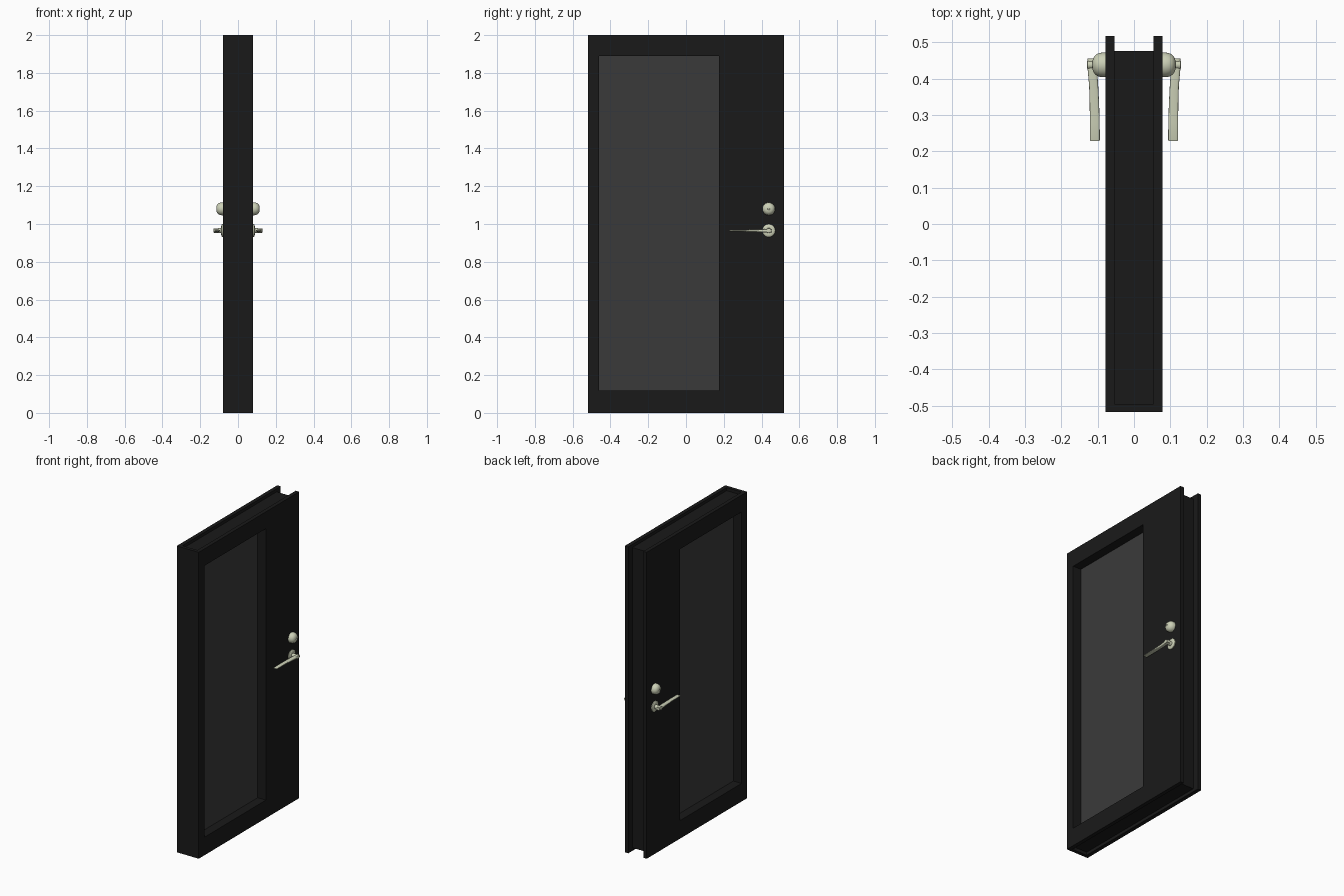
import bpy, bmesh, math
from mathutils import Vector, Matrix

if "Cube" in bpy.data.objects:
    bpy.data.objects.remove(bpy.data.objects["Cube"])


def material(name, rgb):
    m = bpy.data.materials.new(name)
    m.diffuse_color = (*rgb, 1)
    m.use_nodes = True
    m.node_tree.nodes["Principled BSDF"].inputs["Base Color"].default_value = m.diffuse_color
    return m


BLACK = material("black_frame", (0.01, 0.01, 0.01))
GLASS = material("dark_glass", (0.042, 0.042, 0.042))
METAL = material("pale_metal", (0.60, 0.63, 0.47))


def make(name, bm, mat):
    bmesh.ops.recalc_face_normals(bm, faces=bm.faces)
    me = bpy.data.meshes.new(name)
    bm.to_mesh(me)
    bm.free()
    ob = bpy.data.objects.new(name, me)
    bpy.context.collection.objects.link(ob)
    me.materials.append(mat)
    return ob


def box(name, lo, hi, mat):
    lo, hi = Vector(lo), Vector(hi)
    bm = bmesh.new()
    bmesh.ops.create_cube(bm, size=1, matrix=Matrix.Translation((lo + hi) / 2)
                          @ Matrix.Diagonal((*(hi - lo), 1)))
    return make(name, bm, mat)


def loft(name, rings, mat):
    """Bridge rings of points and cap both ends."""
    bm = bmesh.new()
    vs = [[bm.verts.new(p) for p in r] for r in rings]
    n = len(rings[0])
    for a, b in zip(vs, vs[1:]):
        for i in range(n):
            j = (i + 1) % n
            bm.faces.new((a[i], a[j], b[j], b[i]))
    bm.faces.new(vs[0])
    bm.faces.new(vs[-1])
    return make(name, bm, mat)


def circle(n):
    return [(math.cos(2 * math.pi * i / n), math.sin(2 * math.pi * i / n)) for i in range(n)]


def turned(name, y, z, profile, n=32):
    """Round part about the x direction; profile holds (x, radius)."""
    return loft(name, [[(x, y + r * c, z + r * s) for c, s in circle(n)] for x, r in profile], METAL)


def finish(ob, angle=35):
    """Smooth a fitting and mirror it to the other door face."""
    m = ob.modifiers.new("both_sides", "MIRROR")
    m.use_axis = (True, False, False)
    bpy.ops.object.select_all(action="DESELECT")
    ob.select_set(True)
    bpy.context.view_layer.objects.active = ob
    bpy.ops.object.shade_smooth_by_angle(angle=math.radians(angle))


# Door leaf: a solid block with window opening and edge channels cut away
leaf = box("door_leaf", (-0.079, -0.518, 0), (0.079, 0.518, 2), BLACK)
cuts = [
    ((-0.2, -0.46, 0.118), (0.2, 0.175, 1.89)),       # window opening
    ((-0.054, 0.476, -0.1), (0.054, 0.6, 2.1)),       # latch side channel
    ((-0.054, -0.496, 1.98), (0.054, 0.55, 2.1)),     # top channel
    ((-0.054, -0.496, -0.1), (0.054, 0.55, 0.02)),    # bottom channel
]
bpy.context.view_layer.objects.active = leaf
for lo, hi in cuts:
    cutter = box("cutter", lo, hi, BLACK)
    cutter.hide_render = True
    mod = leaf.modifiers.new("cut", "BOOLEAN")
    mod.operation, mod.solver, mod.object = "DIFFERENCE", "EXACT", cutter
    bpy.ops.object.modifier_apply(modifier=mod.name)
    bpy.data.objects.remove(cutter)

# Window pane
box("window_pane", (-0.02, -0.465, 0.113), (0.02, 0.18, 1.895), GLASS)

# Lock knob with rounded shoulder and a small keyhole dimple
finish(turned("lock_knob", 0.438, 1.08, [
    (0.075, 0.034), (0.086, 0.034), (0.094, 0.033), (0.102, 0.030), (0.108, 0.025),
    (0.112, 0.019), (0.1145, 0.011), (0.115, 0.006), (0.112, 0.005)]))

# Lever rosette and neck
finish(turned("lever_rosette", 0.438, 0.965, [
    (0.075, 0.034), (0.084, 0.034), (0.087, 0.031), (0.089, 0.022)]))
finish(turned("lever_neck", 0.438, 0.965, [
    (0.08, 0.016), (0.092, 0.013), (0.12, 0.012), (0.128, 0.012), (0.129, 0.010)], 24))

# Lever blade: stations of y, x centre, half width in x, half height in z
stations = [(0.455, 0.115, 0.013, 0.009), (0.43, 0.115, 0.013, 0.009),
            (0.38, 0.111, 0.0125, 0.007), (0.33, 0.109, 0.013, 0.0055),
            (0.28, 0.108, 0.0135, 0.004), (0.232, 0.1075, 0.0135, 0.003),
            (0.228, 0.1075, 0.012, 0.002)]
sq = lambda v: math.copysign(abs(v) ** 0.6, v)
finish(loft("lever_blade", [[(x + w * sq(c), y, 0.964 + h * sq(s)) for c, s in circle(20)]
                            for y, x, w, h in stations], METAL))
